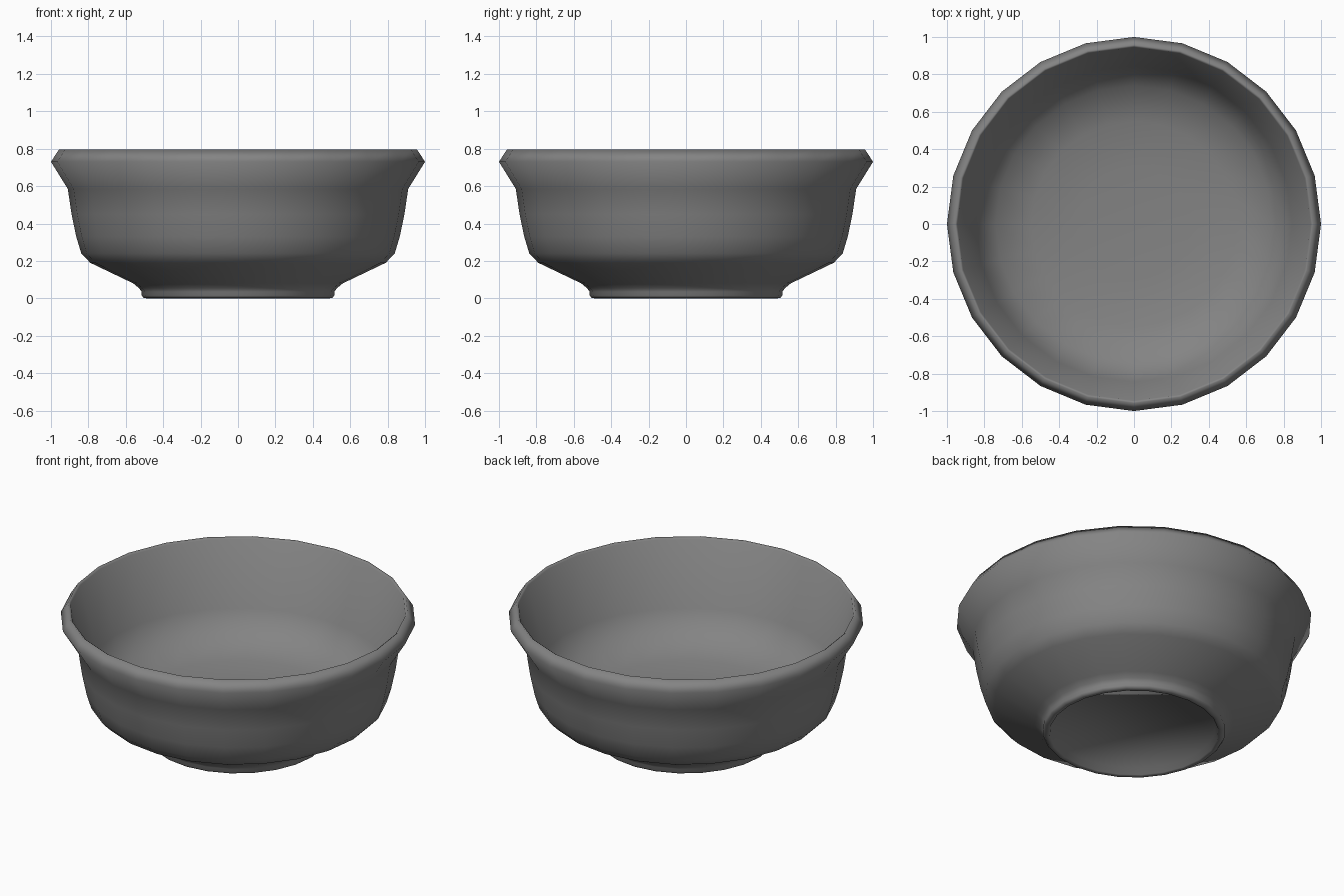
import bpy, bmesh, math

if "Cube" in bpy.data.objects:
    bpy.data.objects.remove(bpy.data.objects["Cube"])

SIDES = 24

# (radius, height) from the foot recess, up the outside, over the rim, down the inside
profile = [
    (0.46, 0.04), (0.475, 0.003),
    (0.49, 0.0), (0.505, 0.003), (0.515, 0.015), (0.515, 0.035),
    (0.53, 0.055), (0.56, 0.08),
    (0.79, 0.19), (0.838, 0.24), (0.865, 0.33), (0.89, 0.45), (0.91, 0.585),
    (1.0, 0.73), (0.958, 0.795), (0.945, 0.785),
    (0.845, 0.40), (0.74, 0.27),
    (0.55, 0.215), (0.30, 0.195), (0, 0.19),
]


def lathe(name, points, sides):
    bm = bmesh.new()
    verts = [bm.verts.new((r, 0, z)) for r, z in points]
    edges = [bm.edges.new(pair) for pair in zip(verts, verts[1:])]
    bmesh.ops.spin(bm, geom=verts + edges, cent=(0, 0, 0), axis=(0, 0, 1),
                   angle=math.tau, steps=sides, use_duplicate=False)
    bmesh.ops.remove_doubles(bm, verts=bm.verts, dist=0.0005)
    # Flat underside inside the foot ring
    bmesh.ops.holes_fill(bm, edges=[e for e in bm.edges if e.is_boundary], sides=0)
    bmesh.ops.recalc_face_normals(bm, faces=bm.faces)
    for f in bm.faces:
        f.smooth = True
    mesh = bpy.data.meshes.new(name)
    bm.to_mesh(mesh)
    bm.free()
    obj = bpy.data.objects.new(name, mesh)
    bpy.context.collection.objects.link(obj)
    return obj


# Bowl with foot ring and flared lip
bowl = lathe("bowl", profile, SIDES)
glaze = bpy.data.materials.new("dark_grey")
glaze.diffuse_color = (0.23, 0.23, 0.23, 1)
glaze.use_nodes = True
glaze.node_tree.nodes["Principled BSDF"].inputs["Base Color"].default_value = glaze.diffuse_color
bowl.data.materials.append(glaze)
